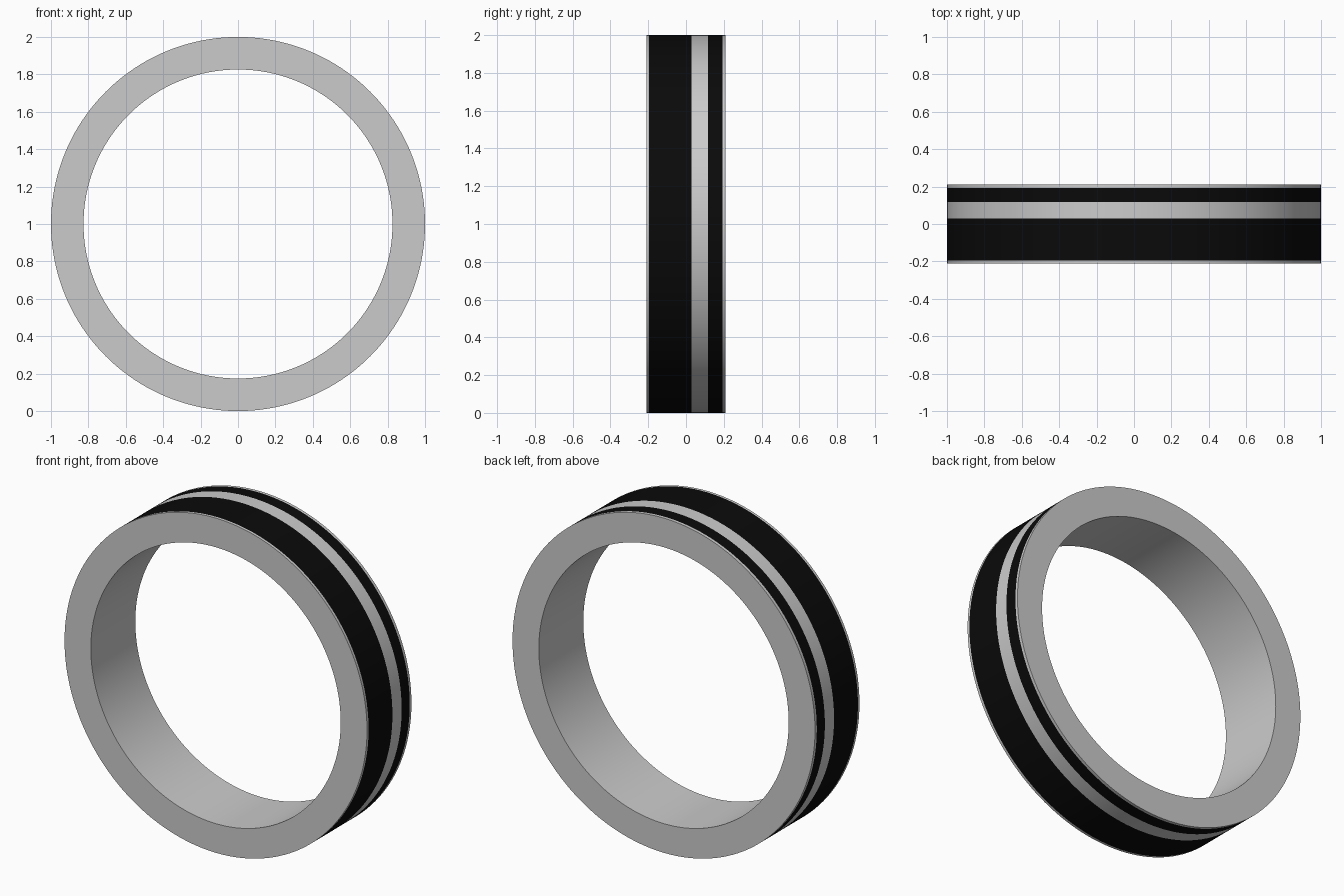
import bpy, bmesh, math

if "Cube" in bpy.data.objects:
    bpy.data.objects.remove(bpy.data.objects["Cube"])

SEGMENTS = 160
OUTER, INNER, HALF = 1.0, 0.826, 0.21


def lathe(name, profiles, material=None):
    """Revolve open (radius, y) profiles around the horizontal y axis at z = 1."""
    bm = bmesh.new()
    for profile in profiles:
        rows = []
        for i in range(SEGMENTS):
            a = math.tau * i / SEGMENTS
            rows.append([bm.verts.new((r * math.cos(a), y, 1 + r * math.sin(a)))
                         for r, y in profile])
        for i in range(SEGMENTS):
            here, after = rows[i], rows[(i + 1) % SEGMENTS]
            for j in range(len(profile) - 1):
                bm.faces.new((here[j], here[j + 1], after[j + 1], after[j]))
    mesh = bpy.data.meshes.new(name)
    bm.to_mesh(mesh)
    bm.free()
    obj = bpy.data.objects.new(name, mesh)
    bpy.context.collection.objects.link(obj)
    if material:
        mesh.materials.append(material)
    bpy.ops.object.select_all(action='DESELECT')
    obj.select_set(True)
    bpy.context.view_layer.objects.active = obj
    bpy.ops.object.shade_smooth_by_angle(angle=math.radians(30))
    return obj


black = bpy.data.materials.new("black")
black.diffuse_color = (0.003, 0.003, 0.003, 1)
black.use_nodes = True
black.node_tree.nodes["Principled BSDF"].inputs["Base Color"].default_value = black.diffuse_color

# y limits of the two flush black bands
wide = (-0.195, 0.03)
narrow = (0.117, 0.193)

# Metal ring: side walls, bore and thin rims, plus the stripe between the bands
lathe("ring_body", [
    [(OUTER, narrow[1]), (OUTER, HALF), (INNER, HALF),
     (INNER, -HALF), (OUTER, -HALF), (OUTER, wide[0])],
    [(OUTER, wide[1]), (OUTER, narrow[0])],
])

# Black bands around the outside
for name, limits in (("wide_band", wide), ("narrow_band", narrow)):
    lathe(name, [[(OUTER, y) for y in limits]], black)
